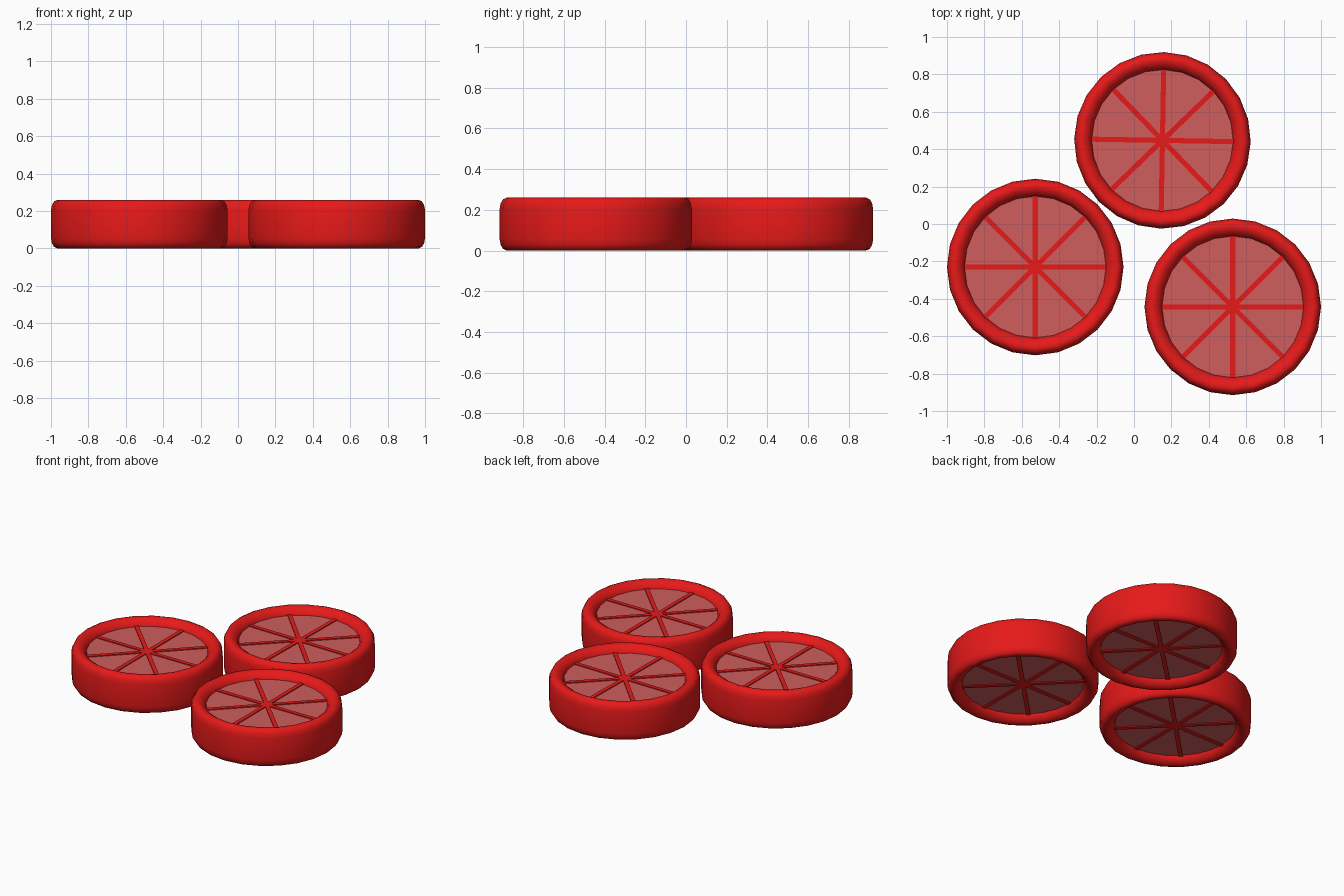
import bpy, bmesh, math
from mathutils import Matrix, Vector

if "Cube" in bpy.data.objects:
    bpy.data.objects.remove(bpy.data.objects["Cube"])

SIDES = 24


def material(name, rgb):
    m = bpy.data.materials.new(name)
    m.diffuse_color = (*rgb, 1)
    m.use_nodes = True
    m.node_tree.nodes["Principled BSDF"].inputs["Base Color"].default_value = m.diffuse_color
    return m


RED = material("rind_red", (0.8, 0.01, 0.01))
PINK = material("flesh_pink", (0.62, 0.11, 0.11))


def finish(bm, name, loc, rot, mat, smooth=False):
    bmesh.ops.recalc_face_normals(bm, faces=bm.faces)
    me = bpy.data.meshes.new(name)
    bm.to_mesh(me)
    bm.free()
    me.materials.append(mat)
    for p in me.polygons:
        p.use_smooth = smooth
    ob = bpy.data.objects.new(name, me)
    ob.location = loc
    ob.rotation_euler.z = rot
    bpy.context.collection.objects.link(ob)
    return ob


# Rim cross-section (radius, height), upper half; mirrored for the lower half
UPPER = [(0.472, 0.205), (0.467, 0.232), (0.455, 0.252), (0.437, 0.26),
         (0.415, 0.255), (0.393, 0.24), (0.377, 0.212)]
PROFILE = UPPER + [(r, 0.26 - z) for r, z in reversed(UPPER)]


def rim(name, loc, rot):
    bm = bmesh.new()
    rings = []
    for i in range(SIDES):
        a = 2 * math.pi * i / SIDES
        rings.append([bm.verts.new((r * math.cos(a), r * math.sin(a), z)) for r, z in PROFILE])
    n = len(PROFILE)
    for i in range(SIDES):
        a, b = rings[i], rings[(i + 1) % SIDES]
        for j in range(n):
            k = (j + 1) % n
            bm.faces.new((a[j], b[j], b[k], a[k]))
    finish(bm, name, loc, rot, RED, True)


def flesh(name, loc, rot):
    bm = bmesh.new()
    bmesh.ops.create_cone(bm, cap_ends=True, segments=SIDES, radius1=0.38, radius2=0.38,
                          depth=0.168, matrix=Matrix.Translation((0, 0, 0.13)))
    finish(bm, name, loc, rot, PINK)


def dividers(name, loc, rot):
    # Four crossing bars make the eight segment walls
    bm = bmesh.new()
    for i in range(4):
        m = (Matrix.Translation((0, 0, 0.13)) @ Matrix.Rotation(i * math.pi / 4, 4, 'Z')
             @ Matrix.Diagonal((0.758, 0.027, 0.18, 1)))
        bmesh.ops.create_cube(bm, size=1, matrix=m)
    finish(bm, name, loc, rot, RED)


# Three slices lying flat
for tag, x, y, deg in (("left", -0.528, -0.23, 0),
                       ("back", 0.152, 0.447, -1),
                       ("right", 0.528, -0.443, 0)):
    loc, rot = Vector((x, y, 0)), math.radians(deg)
    rim(tag + "_rim", loc, rot)
    flesh(tag + "_flesh", loc, rot)
    dividers(tag + "_dividers", loc, rot)
